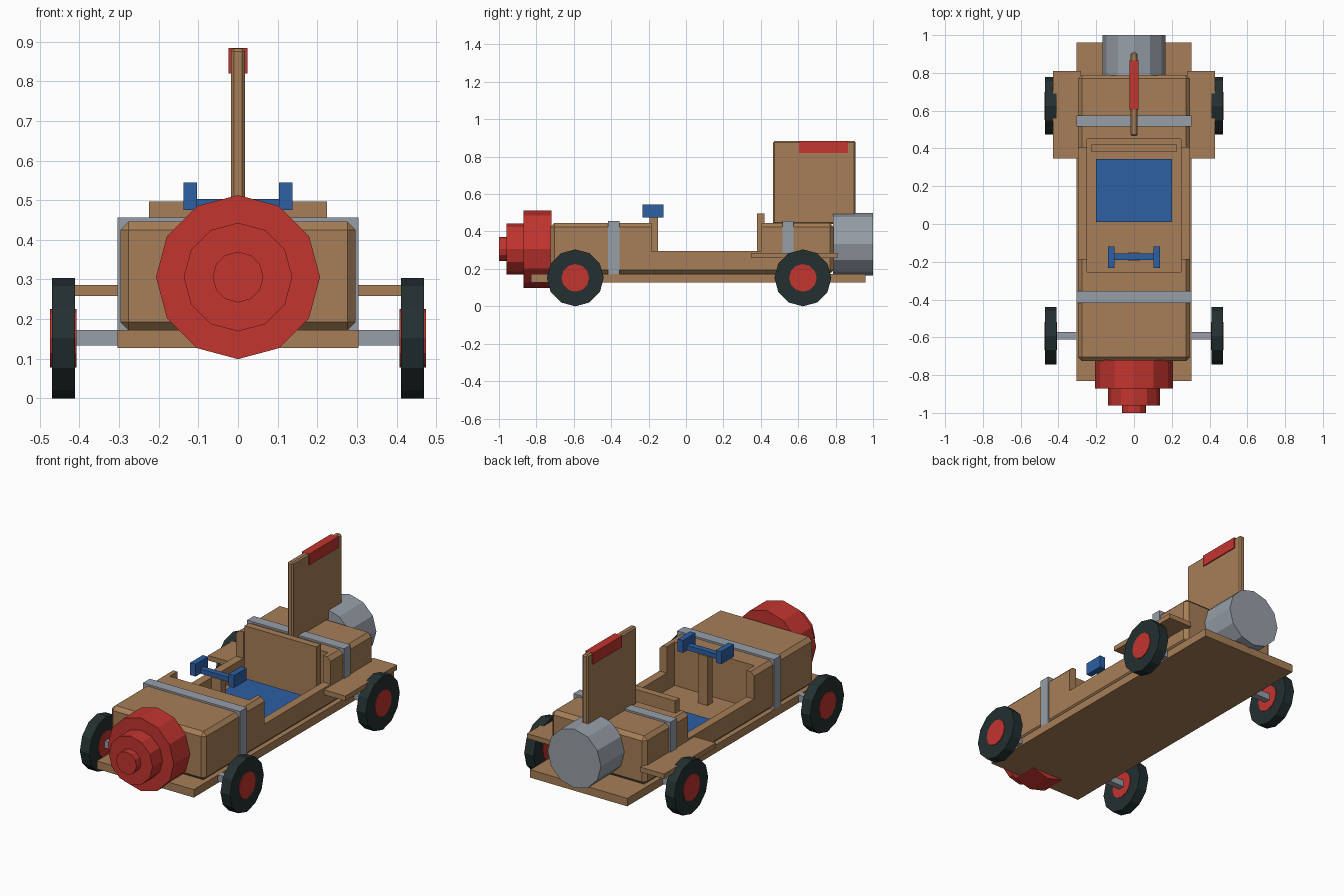
import bpy, bmesh
from math import radians
from mathutils import Matrix, Vector

if "Cube" in bpy.data.objects:
    bpy.data.objects.remove(bpy.data.objects["Cube"])


def material(name, r, g, b):
    m = bpy.data.materials.new(name)
    m.use_nodes = True
    m.diffuse_color = (r, g, b, 1)
    m.node_tree.nodes["Principled BSDF"].inputs["Base Color"].default_value = (r, g, b, 1)
    return m


WOOD = material("wood brown", 0.38, 0.21, 0.095)
RED = material("painted red", 0.54, 0.035, 0.028)
BLUE = material("painted blue", 0.026, 0.115, 0.37)
GREY = material("metal grey", 0.31, 0.345, 0.39)
TYRE = material("tyre black", 0.017, 0.029, 0.03)


def finish(name, bm, mat):
    mesh = bpy.data.meshes.new(name)
    bm.to_mesh(mesh)
    bm.free()
    mesh.materials.append(mat)
    ob = bpy.data.objects.new(name, mesh)
    bpy.context.collection.objects.link(ob)
    return ob


def box(name, mat, x, y, z, bevel=0):
    """Box from (min, max) ranges, with optional chamfered edges."""
    bm = bmesh.new()
    bmesh.ops.create_cube(bm, size=1)
    for v in bm.verts:
        v.co = Vector(r[0] if c < 0 else r[1] for c, r in zip(v.co, (x, y, z)))
    if bevel:
        bmesh.ops.bevel(bm, geom=bm.edges[:], offset=bevel, segments=1, affect='EDGES')
    return finish(name, bm, mat)


def drum(name, mat, axis, span, radius, centre):
    """Twelve-sided drum along X or Y; centre gives the other two coordinates."""
    bm = bmesh.new()
    mid = (span[0] + span[1]) / 2
    if axis == 'X':
        place = Matrix.Translation((mid, *centre)) @ Matrix.Rotation(radians(90), 4, 'Y')
    else:
        place = Matrix.Translation((centre[0], mid, centre[1])) @ Matrix.Rotation(radians(90), 4, 'X')
    bmesh.ops.create_cone(bm, cap_ends=True, segments=12, radius1=radius, radius2=radius,
                          depth=span[1] - span[0], matrix=place)
    return finish(name, bm, mat)


def cut(ob, x, y, z):
    """Carve a box out of an object."""
    cutter = box("cutter", WOOD, x, y, z)
    cutter.hide_render = True
    mod = ob.modifiers.new("cut", 'BOOLEAN')
    mod.operation = 'DIFFERENCE'
    mod.solver = 'EXACT'
    mod.object = cutter
    bpy.context.view_layer.objects.active = ob
    bpy.ops.object.modifier_apply(modifier=mod.name)
    bpy.data.objects.remove(cutter)


# Plank and crate body with open cockpit
box("base_plank", WOOD, (-0.304, 0.304), (-0.83, 0.96), (0.127, 0.172))
body = box("crate_body", WOOD, (-0.297, 0.297), (-0.725, 0.79), (0.172, 0.446), 0.021)
cut(body, (-0.25, 0.25), (-0.255, 0.45), (0.2, 0.6))
cut(body, (-0.4, 0.4), (-0.185, 0.405), (0.296, 0.6))

# Metal straps
for name, y in (("front_strap", (-0.417, -0.355)), ("rear_strap", (0.515, 0.575))):
    box(name, GREY, (-0.304, 0.304), y, (0.17, 0.456))

# Cockpit
box("seat", BLUE, (-0.2, 0.2), (0.01, 0.345), (0.195, 0.22))
box("backrest", WOOD, (-0.225, 0.225), (0.38, 0.42), (0.19, 0.497))
box("steering_post", WOOD, (-0.03, 0.03), (-0.195, -0.15), (0.19, 0.478))
box("steering_bar", BLUE, (-0.11, 0.11), (-0.19, -0.157), (0.476, 0.503))

# Tail fin with painted panel
box("tail_fin", WOOD, (-0.018, 0.018), (0.465, 0.907), (0.44, 0.883), 0.008)
box("fin_panel", RED, (-0.024, 0.024), (0.605, 0.865), (0.82, 0.884))

# Nose and rear drum
for name, span, r in (("nose_base", (-0.87, -0.72), 0.207),
                      ("nose_middle", (-0.96, -0.865), 0.137),
                      ("nose_tip", (-1.0, -0.955), 0.064)):
    drum(name, RED, 'Y', span, r, (0, 0.306))
drum("rear_drum", GREY, 'Y', (0.785, 1.0), 0.167, (0, 0.332))

# Axles and wheels
for end, y in (("front", -0.592), ("rear", 0.625)):
    box(end + "_axle", GREY, (-0.42, 0.42), (y - 0.019, y + 0.019), (0.134, 0.172))
    for side, s in (("left", 1), ("right", -1)):
        tyre = sorted((s * 0.411, s * 0.47))
        hub = sorted((s * 0.408, s * 0.474))
        drum(f"{end}_{side}_tyre", TYRE, 'X', tyre, 0.152, (y, 0.152))
        drum(f"{end}_{side}_hub", RED, 'X', hub, 0.074, (y, 0.152))

# Mudguards and steering grips
for side, s in (("left", 1), ("right", -1)):
    box(side + "_mudguard", WOOD, sorted((s * 0.28, s * 0.43)), (0.347, 0.81), (0.258, 0.286))
    box(side + "_grip", BLUE, sorted((s * 0.103, s * 0.137)), (-0.232, -0.12), (0.475, 0.545))
